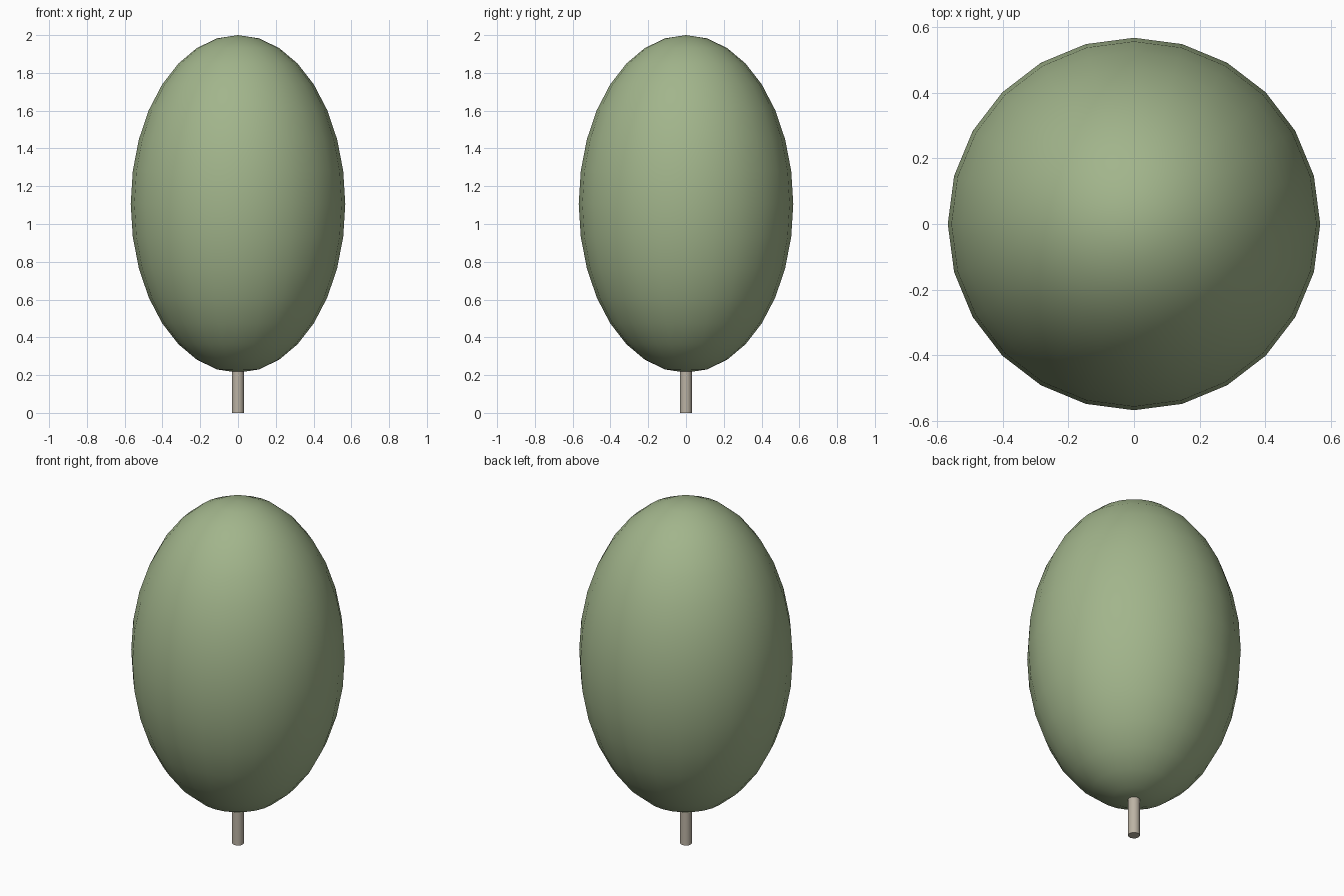
import bpy, math

if "Cube" in bpy.data.objects:
    bpy.data.objects.remove(bpy.data.objects["Cube"])


def finish(obj, name, color, angle):
    obj.name = name
    mat = bpy.data.materials.new(name + "_color")
    mat.diffuse_color = (*color, 1)
    mat.use_nodes = True
    mat.node_tree.nodes["Principled BSDF"].inputs["Base Color"].default_value = mat.diffuse_color
    obj.data.materials.append(mat)
    bpy.ops.object.shade_smooth_by_angle(angle=math.radians(angle))


# Egg-shaped foliage crown
bpy.ops.mesh.primitive_uv_sphere_add(segments=24, ring_count=16, radius=1,
                                     location=(0, 0, 1.1065))
crown = bpy.context.object
crown.scale = (0.568, 0.568, 0.8935)
bpy.ops.object.transform_apply(location=False, rotation=False, scale=True)
finish(crown, "crown", (0.36, 0.46, 0.26), 60)

# Thin round trunk, its top tucked into the crown
TRUNK_TOP = 0.26
bpy.ops.mesh.primitive_cylinder_add(vertices=12, radius=0.032, depth=TRUNK_TOP,
                                    location=(0, 0, TRUNK_TOP / 2))
finish(bpy.context.object, "trunk", (0.50, 0.45, 0.37), 50)
